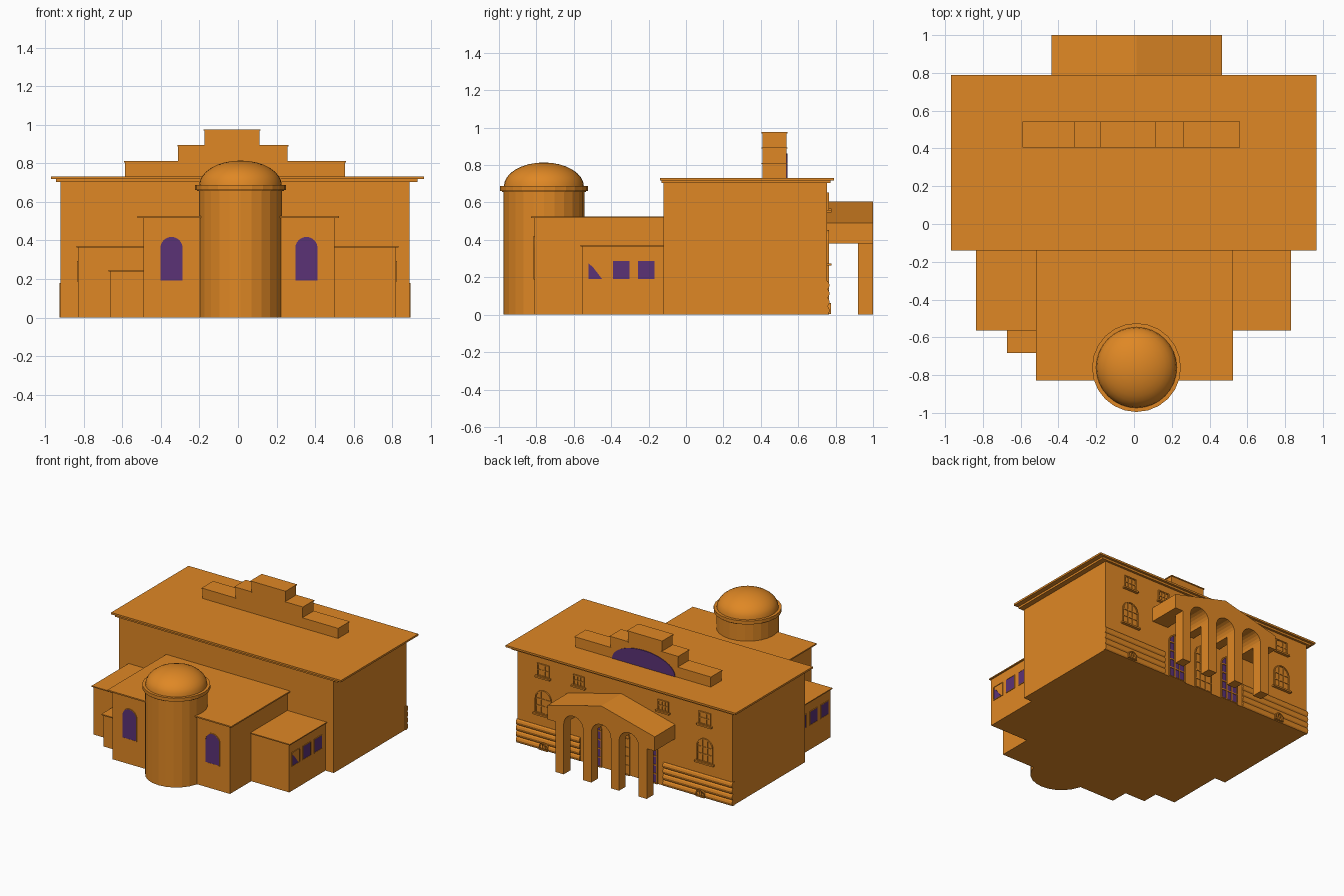
import bpy, bmesh, math
from mathutils import Vector

if "Cube" in bpy.data.objects:
    bpy.data.objects.remove(bpy.data.objects["Cube"])


def material(name, rgb):
    m = bpy.data.materials.new(name)
    m.diffuse_color = (*rgb, 1)
    m.use_nodes = True
    m.node_tree.nodes["Principled BSDF"].inputs["Base Color"].default_value = m.diffuse_color
    return m


OCHRE = material("ochre_wall", (0.74, 0.245, 0.018))
PURPLE = material("purple_glass", (0.105, 0.032, 0.18))


def finish(bm, name, mat):
    bmesh.ops.recalc_face_normals(bm, faces=bm.faces)
    me = bpy.data.meshes.new(name)
    bm.to_mesh(me)
    bm.free()
    me.materials.append(mat)
    ob = bpy.data.objects.new(name, me)
    bpy.context.collection.objects.link(ob)
    return ob


def prism(name, pts, axis, d0, d1, mat=OCHRE):
    """Extrude a 2D profile along an axis from d0 to d1."""
    place = {"x": lambda u, v, d: (d, u, v), "y": lambda u, v, d: (u, d, v),
             "z": lambda u, v, d: (u, v, d)}[axis]
    bm = bmesh.new()
    f = bm.faces.new([bm.verts.new(place(u, v, d0)) for u, v in pts])
    top = bmesh.ops.extrude_face_region(bm, geom=[f])
    step = Vector(place(0, 0, d1 - d0))
    bmesh.ops.translate(bm, vec=step, verts=[g for g in top["geom"] if isinstance(g, bmesh.types.BMVert)])
    return finish(bm, name, mat)


def box(name, x0, x1, y0, y1, z0, z1, mat=OCHRE):
    return prism(name, [(x0, y0), (x1, y0), (x1, y1), (x0, y1)], "z", z0, z1, mat)


def lathe(name, profile, cx, cy, seg=24):
    bm = bmesh.new()
    vs = [bm.verts.new((cx + r, cy, z)) for r, z in profile]
    es = [bm.edges.new(p) for p in zip(vs, vs[1:])]
    bmesh.ops.spin(bm, geom=vs + es, cent=(cx, cy, 0), axis=(0, 0, 1), angle=math.tau,
                   steps=seg, use_duplicate=False)
    bmesh.ops.remove_doubles(bm, verts=bm.verts, dist=1e-4)
    return finish(bm, name, OCHRE)


def arc(cx, cz, rx, rz, n=12):
    """Half ellipse from the right end over the top to the left end."""
    return [(cx + rx * math.cos(math.pi * i / n), cz + rz * math.sin(math.pi * i / n)) for i in range(n + 1)]


def opening(cx, w, z0, z1, arched):
    if arched:
        return [(cx - w / 2, z0), (cx + w / 2, z0)] + arc(cx, z1 - w / 2, w / 2, w / 2)
    return [(cx - w / 2, z0), (cx + w / 2, z0), (cx + w / 2, z1), (cx - w / 2, z1)]


def frame(name, cx, w, z0, z1, arched, axis, d0, d1, t=0.008):
    """Thin border around an opening, as a ring of quads with depth."""
    inner = opening(cx, w, z0, z1, arched)
    outer = opening(cx, w + 2 * t, z0 - t, z1 + t, arched)
    n = len(inner)
    bm = bmesh.new()
    rings = [[bm.verts.new((u, d, v) if axis == "y" else (d, u, v)) for u, v in pts]
             for pts, d in ((inner, d0), (inner, d1), (outer, d1), (outer, d0))]
    for k in range(4):
        a, b = rings[k], rings[(k + 1) % 4]
        for i in range(n):
            j = (i + 1) % n
            bm.faces.new((a[i], a[j], b[j], b[i]))
    return finish(bm, name, OCHRE)


# Main hall with stepped cornice
box("main_hall", -0.92, 0.89, -0.12, 0.755, 0, 0.705)
box("cornice_lower", -0.945, 0.93, -0.13, 0.772, 0.703, 0.718)
box("cornice_upper", -0.97, 0.965, -0.14, 0.79, 0.718, 0.732)

# Front wings with thin roof slabs
box("centre_wing", -0.49, 0.50, -0.81, -0.10, 0, 0.516)
box("centre_wing_roof", -0.52, 0.523, -0.828, -0.12, 0.516, 0.526)
for side, x0, x1, r0, r1 in (("left", -0.83, -0.48, -0.837, -0.48), ("right", 0.48, 0.82, 0.48, 0.832)):
    box(side + "_wing", x0, x1, -0.555, -0.10, 0, 0.364)
    box(side + "_wing_roof", r0, r1, -0.565, -0.12, 0.364, 0.372)
box("small_annex", -0.66, -0.48, -0.675, -0.54, 0, 0.238)
box("small_annex_roof", -0.672, -0.48, -0.683, -0.54, 0.238, 0.246)

# Round tower, its ring and flattened dome
lathe("tower", [(0, 0), (0.216, 0), (0.216, 0.66), (0, 0.66)], 0.013, -0.76)
lathe("tower_ring", [(0, 0.655), (0.225, 0.655), (0.225, 0.662), (0.235, 0.662), (0.235, 0.688), (0, 0.688)],
      0.013, -0.76)
dome = lathe("dome", [(0.214 * math.cos(i * math.pi / 16), 0.686 + 0.128 * math.sin(i * math.pi / 16))
                      for i in range(9)], 0.013, -0.76, 32)
dome.data.shade_smooth()

# Stepped parapet with caps and a purple lunette on its back
X = [-0.585, -0.31, -0.175, 0.112, 0.258, 0.555]
prism("parapet", [(X[0], 0.725), (X[5], 0.725), (X[5], 0.81), (X[4], 0.81), (X[4], 0.893), (X[3], 0.893),
                  (X[3], 0.974), (X[2], 0.974), (X[2], 0.893), (X[1], 0.893), (X[1], 0.81), (X[0], 0.81)],
      "y", 0.41, 0.538)
for a, b, z in ((X[0], X[1], 0.81), (X[4], X[5], 0.81), (X[1], X[2], 0.893), (X[3], X[4], 0.893), (X[2], X[3], 0.974)):
    box("parapet_cap", a - 0.005, b + 0.005, 0.405, 0.543, z - 0.005, z + 0.002)
prism("lunette", arc(-0.022, 0.732, 0.265, 0.13, 20), "y", 0.537, 0.543, PURPLE)

# Arched windows on the front
for cx in (-0.345, 0.355):
    prism("front_window", opening(cx, 0.115, 0.19, 0.42, True), "y", -0.814, -0.808, PURPLE)
    frame("front_window_frame", cx, 0.115, 0.192, 0.418, True, "y", -0.815, -0.808, 0.004)

# Square windows on both side wings; the foremost right pane is half covered
for x, s in ((0.82, 1), (-0.83, -1)):
    for i, cy in enumerate((-0.478, -0.346, -0.212)):
        pane = opening(cy, 0.088, 0.19, 0.288, False)
        if i == 0 and s > 0:
            pane = [(cy - 0.044, 0.19), (cy + 0.03, 0.19), (cy - 0.02, 0.255), (cy - 0.044, 0.275)]
        prism("side_window", pane, "x", x - 0.002 * s, x + 0.003 * s, PURPLE)
        frame("side_window_frame", cy, 0.088, 0.19, 0.288, False, "x", x - 0.002 * s, x + 0.005 * s, 0.004)

# Portico: gabled block with three barrel vaults on four pillars
pitch, pw, px = 0.2333, 0.07, -0.37
low = 0.382
gable = [(-0.437, low)]
for i in range(3):
    cx = px + pw + (pitch - pw) / 2 + i * pitch
    r = (pitch - pw) / 2
    gable += arc(cx, low, r, r)[::-1]
gable += [(0.465, low), (0.465, 0.49), (0.014, 0.605), (-0.437, 0.49)]
prism("portico_gable", gable, "y", 0.75, 1.0)
for i in range(4):
    box("portico_pillar", px + i * pitch, px + i * pitch + pw, 0.92, 1.0, 0, low)


# Latticed windows and doors on the back wall
def back_window(name, cx, w, z0, z1, arched, cols, rows, mat=OCHRE, sill=True):
    y = 0.755
    prism(name + "_pane", opening(cx, w, z0, z1, arched), "y", y - 0.002, y + 0.003, mat)
    frame(name + "_frame", cx, w, z0, z1, arched, "y", y - 0.002, y + 0.01)
    for i in range(1, cols):
        u = -w / 2 + w * i / cols
        top = z1 - w / 2 + math.sqrt((w / 2) ** 2 - u * u) if arched else z1
        box(name + "_mullion", cx + u - 0.004, cx + u + 0.004, y, y + 0.008, z0, top)
    high = z1 - w / 2 if arched else z1
    for i in range(1, rows + (1 if arched else 0)):
        z = z0 + (high - z0) * i / rows
        box(name + "_bar", cx - w / 2, cx + w / 2, y, y + 0.008, z - 0.004, z + 0.004)
    if sill:
        box(name + "_sill", cx - w / 2 - 0.02, cx + w / 2 + 0.02, y, y + 0.022, z0 - 0.018, z0 - 0.006)


for cx in (-0.69, 0.67):
    back_window("arched_window", cx, 0.12, 0.28, 0.445, True, 3, 2)
    back_window("upper_window", cx, 0.085, 0.565, 0.645, False, 3, 2)
for cx in (-0.34, 0.37):
    back_window("small_upper_window", cx, 0.075, 0.575, 0.64, False, 3, 2)
for cx, mat in ((-0.22, PURPLE), (0.014, OCHRE), (0.25, PURPLE)):
    back_window("door", cx, 0.13, 0.008, 0.34, True, 3, 4, mat, False)

# Rounded stone courses along the foot of the back wall, with small vents
for a, b in ((-0.925, -0.34), (0.36, 0.895)):
    for k in range(4):
        z, h = k * 0.045, 0.045
        prism("stone_course", [(0.74, z), (0.757, z), (0.764, z + 0.008), (0.768, z + h / 2),
                               (0.764, z + h - 0.008), (0.757, z + h), (0.74, z + h)], "x", a, b)
for cx in (-0.66, 0.66):
    frame("vent_frame", cx, 0.06, 0.012, 0.055, True, "y", 0.755, 0.776, 0.007)
    for u in (-0.01, 0.01):
        box("vent_bar", cx + u - 0.003, cx + u + 0.003, 0.755, 0.773, 0.012, 0.052)
